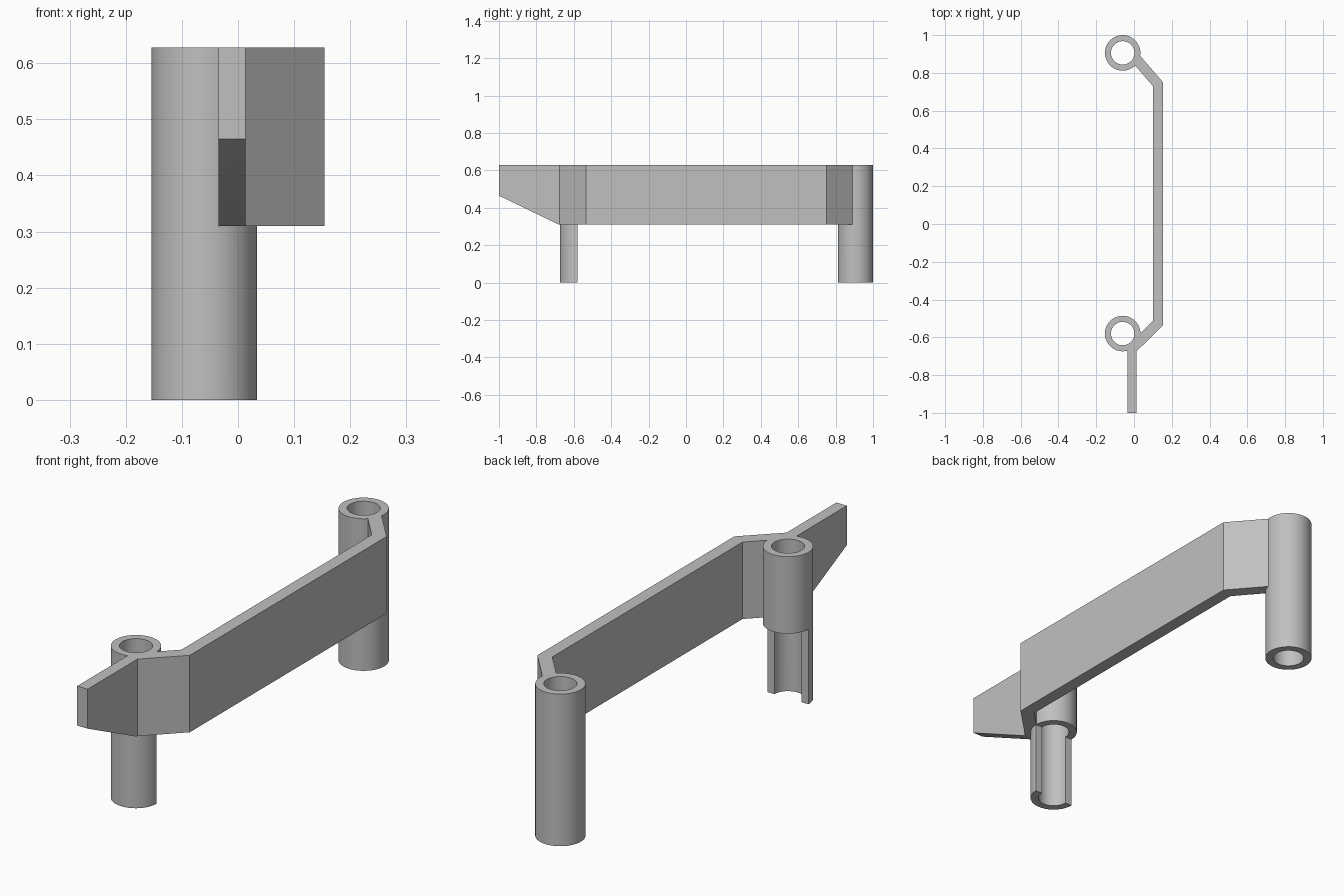
import bpy
import bmesh
from mathutils import Vector

cube = bpy.data.objects.get("Cube")
if cube:
    bpy.data.objects.remove(cube, do_unlink=True)

TOP, MID = 0.628, 0.31
POST_X, REAR_Y, FRONT_Y = -0.06, 0.906, -0.58
OUTER, BORE = 0.094, 0.062

grey = bpy.data.materials.new("plain grey")
grey.use_nodes = True
colour = (0.53, 0.53, 0.53, 1)
grey.diffuse_color = colour
grey.node_tree.nodes["Principled BSDF"].inputs["Base Color"].default_value = colour


def prism(name, points, sweep):
    """Sweep a flat outline into a solid."""
    bm = bmesh.new()
    face = bm.faces.new([bm.verts.new(p) for p in points])
    moved = bmesh.ops.extrude_face_region(bm, geom=[face])["geom"]
    verts = [v for v in moved if isinstance(v, bmesh.types.BMVert)]
    bmesh.ops.translate(bm, verts=verts, vec=Vector(sweep))
    bmesh.ops.recalc_face_normals(bm, faces=bm.faces)
    mesh = bpy.data.meshes.new(name)
    bm.to_mesh(mesh)
    bm.free()
    mesh.materials.append(grey)
    obj = bpy.data.objects.new(name, mesh)
    bpy.context.collection.objects.link(obj)
    return obj


def cylinder(name, radius, y, low, high):
    bpy.ops.mesh.primitive_cylinder_add(
        vertices=64, radius=radius, depth=high - low,
        location=(POST_X, y, (low + high) / 2))
    obj = bpy.context.object
    obj.name = name
    obj.data.materials.append(grey)
    return obj


def combine(body, other, operation):
    """Apply a boolean and remove the helper."""
    mod = body.modifiers.new(operation, "BOOLEAN")
    mod.operation, mod.solver, mod.object = operation, "EXACT", other
    bpy.context.view_layer.update()
    bpy.context.view_layer.objects.active = body
    bpy.ops.object.modifier_apply(modifier=mod.name)
    bpy.data.objects.remove(other, do_unlink=True)


# Cranked wall joining the two posts
outline = [(0.013, -0.675), (0.154, -0.535), (0.154, 0.75), (0.02, 0.905),
           (-0.02, 0.869), (0.1, 0.73), (0.1, -0.512), (0.02, -0.592),
           (-0.03, -0.62), (-0.03, -0.66)]
body = prism("post_bracket", [(x, y, MID) for x, y in outline], (0, 0, TOP - MID))

# Tapered tail fin
fin = [(-1, 0.465), (-1, TOP), (-0.63, TOP), (-0.63, MID), (-0.68, MID)]
tail = prism("tail_fin", [(-0.035, y, z) for y, z in fin], (0.048, 0, 0))
combine(body, tail, "UNION")

# Posts: full height at the rear, upper half at the front
combine(body, cylinder("rear_post", OUTER, REAR_Y, 0, TOP), "UNION")
combine(body, cylinder("front_post", OUTER, FRONT_Y, MID, TOP), "UNION")

# Half sleeve under the front post, open to the rear
sleeve = cylinder("half_sleeve", OUTER, FRONT_Y, 0, MID + 0.05)
opening = [(-0.3, FRONT_Y, -0.1), (0.3, FRONT_Y, -0.1),
           (0.3, -0.4, -0.1), (-0.3, -0.4, -0.1)]
combine(sleeve, prism("sleeve_opening", opening, (0, 0, 0.6)), "DIFFERENCE")
combine(body, sleeve, "UNION")

# Bores through both posts
for y in (REAR_Y, FRONT_Y):
    combine(body, cylinder("bore", BORE, y, -0.1, TOP + 0.1), "DIFFERENCE")

# Smooth round walls, crisp edges
bpy.ops.object.select_all(action="DESELECT")
body.select_set(True)
bpy.context.view_layer.objects.active = body
bpy.ops.object.shade_smooth_by_angle(angle=0.5)
